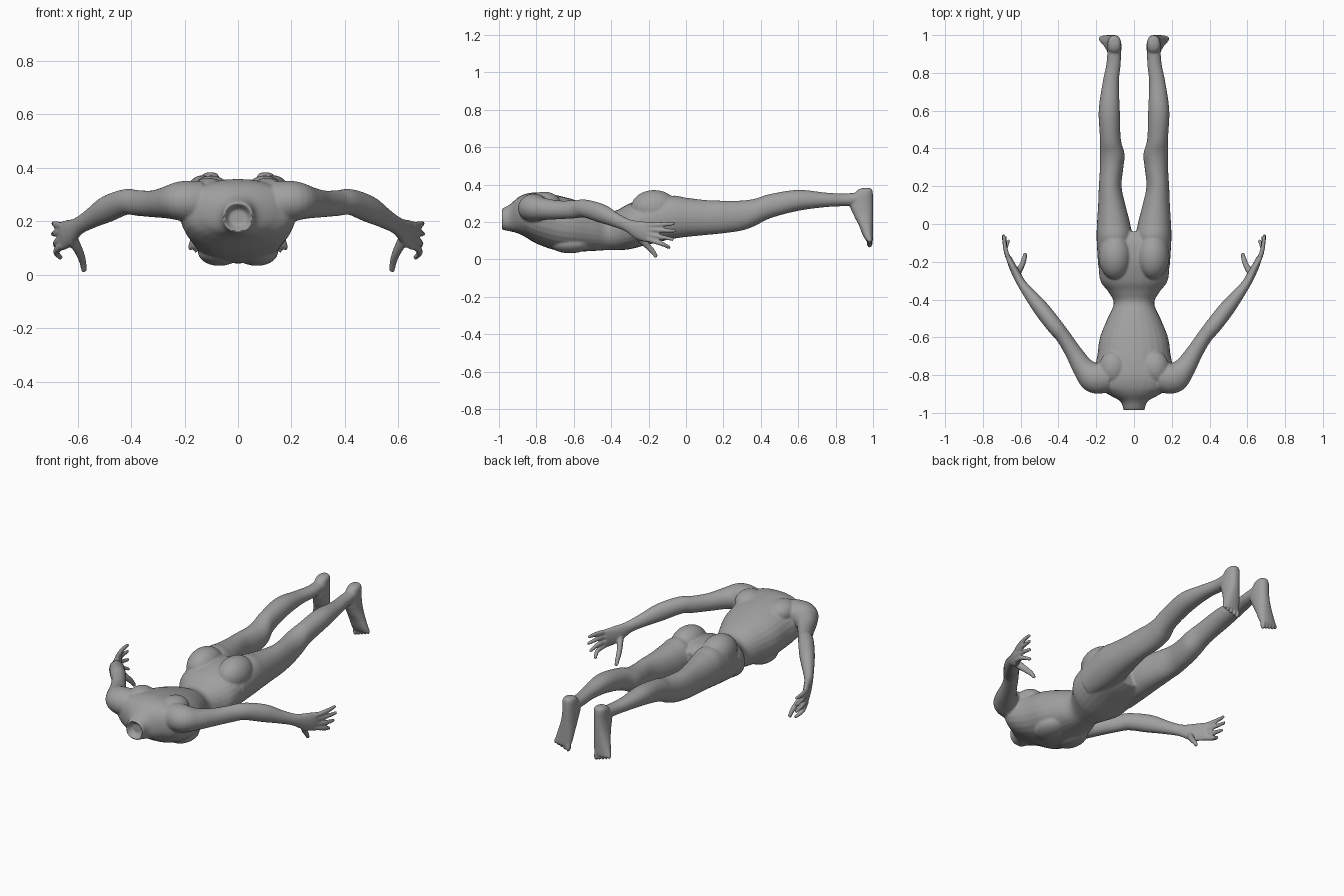
import bpy, bmesh, math
from mathutils import Vector, Matrix

cube = bpy.data.objects.get("Cube")
if cube:
    bpy.data.objects.remove(cube)

bm = bmesh.new()
SIDES = 28


def smooth_rows(rows, steps=5):
    """Catmull-Rom interpolation of rows of numbers."""
    out = []
    for i in range(len(rows) - 1):
        p0, p1 = rows[max(i - 1, 0)], rows[i]
        p2, p3 = rows[i + 1], rows[min(i + 2, len(rows) - 1)]
        for s in range(steps):
            t = s / steps
            out.append([b + 0.5 * t * (c - a + t * (2*a - 5*b + 4*c - d + t * (3*(b - c) + d - a)))
                        for a, b, c, d in zip(p0, p1, p2, p3)])
    out.append(list(rows[-1]))
    return out


def loft(rings, power=2.0):
    """Skin closed rings given as (centre, half axis u, half axis v)."""
    loops = []
    for centre, u, v in rings:
        ring = []
        for k in range(SIDES):
            a = math.tau * k / SIDES
            c, s = math.cos(a), math.sin(a)
            cu = math.copysign(abs(c) ** (2 / power), c)
            sv = math.copysign(abs(s) ** (2 / power), s)
            ring.append(bm.verts.new(centre + u * cu + v * sv))
        loops.append(ring)
    for r0, r1 in zip(loops, loops[1:]):
        for k in range(SIDES):
            n = (k + 1) % SIDES
            bm.faces.new((r0[k], r0[n], r1[n], r1[k]))
    bm.faces.new(loops[0][::-1])
    bm.faces.new(loops[-1])


def loft_y(rows, side=1, power=2.0):
    """Rows: y, x from, x to, z from, z to."""
    loft([(Vector((side * (a + b) / 2, y, (c + d) / 2)),
           Vector(((b - a) / 2, 0, 0)), Vector((0, 0, (d - c) / 2)))
          for y, a, b, c, d in smooth_rows(rows)], power)


def loft_z(rows, side, power=2.0):
    """Rows: z, x from, x to, y from, y to."""
    loft([(Vector((side * (a + b) / 2, (c + d) / 2, z)),
           Vector(((b - a) / 2, 0, 0)), Vector((0, (d - c) / 2, 0)))
          for z, a, b, c, d in smooth_rows(rows)], power)


def limb(rows, side):
    """Rows: x, y, z, sideways radius, upright radius."""
    rows = smooth_rows(rows)
    pts = [Vector((side * r[0], r[1], r[2])) for r in rows]
    rings = []
    for i, r in enumerate(rows):
        t = (pts[min(i + 1, len(pts) - 1)] - pts[max(i - 1, 0)]).normalized()
        u = t.cross(Vector((0, 0, 1))).normalized()
        rings.append((pts[i], u * r[3], u.cross(t) * r[4]))
    loft(rings)


def ball(centre, size):
    m = Matrix.Translation(centre) @ Matrix.Diagonal((*size, 1))
    bmesh.ops.create_uvsphere(bm, u_segments=24, v_segments=16, radius=1, matrix=m)


# Torso with a hollow neck stump
torso = [(-.955, .035, .185, .245), (-.975, .045, .17, .258), (-.985, .055, .16, .27),
         (-.94, .072, .15, .295), (-.90, .14, .14, .33), (-.86, .2, .12, .35),
         (-.8, .215, .085, .358), (-.7, .195, .05, .345), (-.6, .18, .042, .32),
         (-.5, .14, .045, .285), (-.42, .107, .05, .25), (-.36, .135, .05, .268),
         (-.3, .178, .055, .3), (-.2, .188, .08, .325), (-.1, .18, .105, .32),
         (-.04, .13, .13, .29)]
loft_y([(y, -w, w, lo, hi) for y, w, lo, hi in torso], power=2.2)

leg = [(-.22, .03, .19, .1, .3), (-.08, .01, .198, .11, .34), (0, .02, .196, .12, .33),
       (.1, .045, .19, .13, .318), (.2, .066, .186, .14, .314), (.3, .056, .18, .155, .315),
       (.37, .05, .18, .18, .325), (.45, .07, .18, .22, .35), (.6, .075, .187, .26, .372),
       (.75, .08, .166, .28, .357), (.85, .07, .146, .285, .353), (.94, .07, .14, .29, .36)]

foot = [(.382, .085, .12, .945, .985), (.365, .07, .138, .91, .998), (.3, .066, .143, .875, 1),
        (.24, .068, .15, .895, 1), (.18, .07, .165, .925, 1), (.13, .075, .18, .945, 1),
        (.1, .08, .188, .962, 1)]

arm = [(.14, -.81, .27, .08, .08), (.21, -.81, .275, .085, .075), (.265, -.765, .27, .06, .06),
       (.32, -.68, .265, .045, .05), (.375, -.595, .268, .04, .048), (.42, -.54, .272, .043, .048),
       (.49, -.45, .245, .042, .05), (.55, -.375, .21, .032, .038), (.595, -.315, .183, .024, .034),
       (.625, -.26, .16, .022, .048), (.65, -.21, .147, .018, .055), (.662, -.175, .145, .012, .05)]

# Finger paths: knuckle height, tip x, tip y, tip z
fingers = [(.182, .69, -.06, .192), (.16, .692, -.055, .152),
           (.134, .682, -.065, .107), (.11, .662, -.085, .062)]

for side in (1, -1):
    loft_y(leg, side, 2.1)
    loft_z(foot, side, 2.3)
    limb(arm, side)
    # Buttock, shoulder blade and chest muscle
    ball((side * .1, -.17, .275), (.088, .125, .096))
    ball((side * .11, -.76, .3), (.075, .09, .062))
    ball((side * .07, -.62, .085), (.08, .11, .052))
    # Fingers
    for base_z, x, y, z in fingers:
        limb([(.655, -.21, base_z, .013, .014),
              (.68, -.135, (base_z + z) / 2, .012, .013),
              (x, y, z, .009, .009)], side)
    # Thumb
    limb([(.62, -.265, .135, .018, .024), (.592, -.215, .082, .015, .018),
          (.58, -.18, .045, .013, .014), (.576, -.158, .012, .01, .01)], side)
    # Toes, largest on the inside
    for i in range(5):
        r = .0165 - .0015 * i
        ball((side * (.093 + .0215 * i), .982, .088 + .004 * i), (r * .75, r, r * 1.6))

bmesh.ops.recalc_face_normals(bm, faces=bm.faces)
mesh = bpy.data.meshes.new("body")
bm.to_mesh(mesh)
bm.free()
body = bpy.data.objects.new("body", mesh)
bpy.context.collection.objects.link(body)

# Matte grey skin
skin = bpy.data.materials.new("grey_skin")
skin.use_nodes = True
grey = (.35, .35, .35, 1)
skin.diffuse_color = grey
skin.node_tree.nodes["Principled BSDF"].inputs["Base Color"].default_value = grey
mesh.materials.append(skin)

# Fuse the overlapping parts into one continuous skin
fuse = body.modifiers.new("fuse", 'REMESH')
fuse.mode = 'VOXEL'
fuse.voxel_size = .0055
fuse.use_smooth_shade = True
relax = body.modifiers.new("relax", 'SMOOTH')
relax.factor = .5
relax.iterations = 6
for poly in mesh.polygons:
    poly.use_smooth = True
